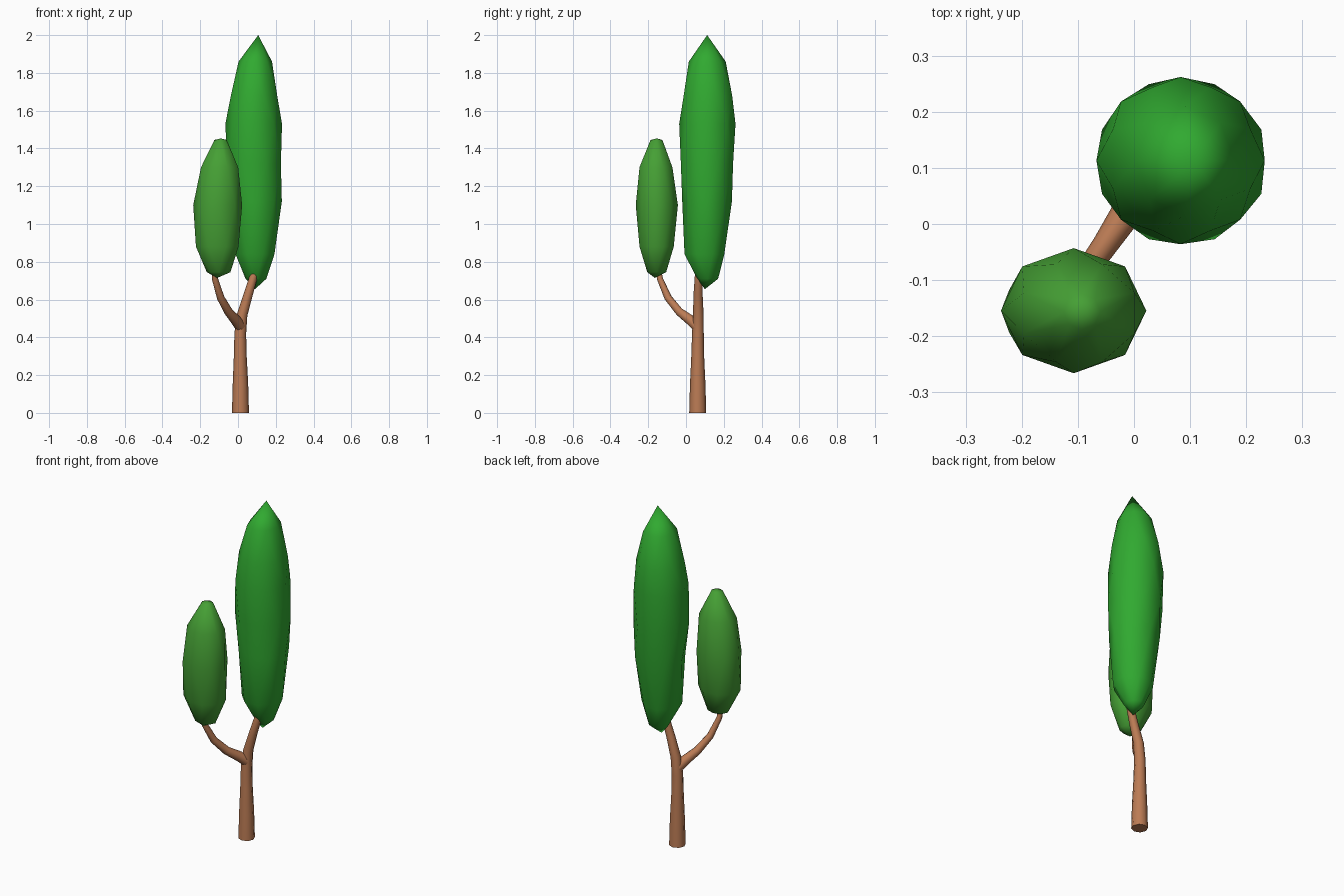
import bpy, bmesh, math
from mathutils import Vector

if "Cube" in bpy.data.objects:
    bpy.data.objects.remove(bpy.data.objects["Cube"])


def material(name, color):
    m = bpy.data.materials.new(name)
    m.diffuse_color = (*color, 1)
    m.use_nodes = True
    m.node_tree.nodes["Principled BSDF"].inputs["Base Color"].default_value = m.diffuse_color
    return m


def finish(name, bm, mat, angle):
    bmesh.ops.recalc_face_normals(bm, faces=bm.faces)
    me = bpy.data.meshes.new(name)
    bm.to_mesh(me)
    bm.free()
    ob = bpy.data.objects.new(name, me)
    bpy.context.collection.objects.link(ob)
    me.materials.append(mat)
    bpy.ops.object.select_all(action='DESELECT')
    ob.select_set(True)
    bpy.context.view_layer.objects.active = ob
    bpy.ops.object.shade_smooth_by_angle(angle=math.radians(angle))
    return ob


def canopy(name, rings, bottom, top, mat, n=8):
    """Faceted crown: staggered rings (z, x min, x max, y min, y max) joined by triangles."""
    bm = bmesh.new()
    loops = []
    for k, (z, x0, x1, y0, y1) in enumerate(rings):
        stagger = k % 2
        s = 1.06 if stagger else 1.0
        loop = []
        for i in range(n):
            a = (i + 0.5 * stagger) * math.tau / n
            loop.append(bm.verts.new(((x0 + x1) / 2 + s * (x1 - x0) / 2 * math.cos(a),
                                      (y0 + y1) / 2 + s * (y1 - y0) / 2 * math.sin(a), z)))
        loops.append(loop)
    for k in range(len(loops) - 1):
        a, b = loops[k], loops[k + 1]
        if k % 2:
            a, b = b, a
        for i in range(n):
            j = (i + 1) % n
            bm.faces.new((a[i], a[j], b[i]))
            bm.faces.new((a[j], b[j], b[i]))
    for loop, tip in ((loops[0], bottom), (loops[-1], top)):
        v = bm.verts.new(tip)
        for i in range(n):
            bm.faces.new((loop[i], loop[(i + 1) % n], v))
    return finish(name, bm, mat, 50)


def limb(name, path, mat, n=8):
    """Tapered tube through points (x, y, z, radius)."""
    bm = bmesh.new()
    pts = [Vector(p[:3]) for p in path]
    loops = []
    for k, p in enumerate(pts):
        t = (pts[min(k + 1, len(pts) - 1)] - pts[max(k - 1, 0)]).normalized()
        u = Vector((0, 1, 0)).cross(t).normalized()
        v = t.cross(u)
        r = path[k][3]
        loops.append([bm.verts.new(p + r * (u * math.cos(i * math.tau / n) + v * math.sin(i * math.tau / n)))
                      for i in range(n)])
    for a, b in zip(loops, loops[1:]):
        for i in range(n):
            j = (i + 1) % n
            bm.faces.new((a[i], a[j], b[j], b[i]))
    bm.faces.new(loops[0])
    bm.faces.new(loops[-1])
    return finish(name, bm, mat, 50)


bark = material("bark", (0.50, 0.20, 0.09))
bright_leaf = material("bright_leaf", (0.03, 0.40, 0.03))
dark_leaf = material("dark_leaf", (0.06, 0.35, 0.035))

# Trunk leading into the tall crown
limb("trunk", [(0.013, 0.062, 0, 0.045), (0.013, 0.062, 0.15, 0.041),
               (0.012, 0.062, 0.30, 0.034), (0.012, 0.063, 0.42, 0.031),
               (0.022, 0.065, 0.52, 0.028), (0.055, 0.064, 0.63, 0.024),
               (0.085, 0.068, 0.73, 0.021), (0.10, 0.08, 0.80, 0.018)], bark)

# Side branch carrying the small crown
limb("side_branch", [(0.014, 0.062, 0.455, 0.030), (-0.012, 0.022, 0.492, 0.028),
                     (-0.05, -0.035, 0.535, 0.023), (-0.092, -0.095, 0.61, 0.020),
                     (-0.122, -0.138, 0.71, 0.016), (-0.128, -0.15, 0.78, 0.013)], bark)

# Tall crown
canopy("tall_crown", [(0.71, 0.04, 0.15, 0.06, 0.17), (0.84, -0.015, 0.195, -0.01, 0.205),
                      (1.12, -0.05, 0.232, -0.02, 0.243), (1.32, -0.06, 0.230, -0.03, 0.252),
                      (1.53, -0.067, 0.233, -0.036, 0.262), (1.68, -0.04, 0.210, -0.015, 0.247),
                      (1.86, 0.003, 0.180, 0.015, 0.21)],
       (0.09, 0.10, 0.655), (0.107, 0.112, 2.0), bright_leaf)

# Small crown
canopy("small_crown", [(0.745, -0.165, -0.04, -0.205, -0.105), (0.88, -0.225, 0.005, -0.248, -0.063),
                       (1.10, -0.237, 0.022, -0.266, -0.043), (1.30, -0.198, 0.003, -0.248, -0.07),
                       (1.445, -0.125, -0.06, -0.188, -0.125)],
       (-0.11, -0.165, 0.715), (-0.09, -0.155, 1.453), dark_leaf)
